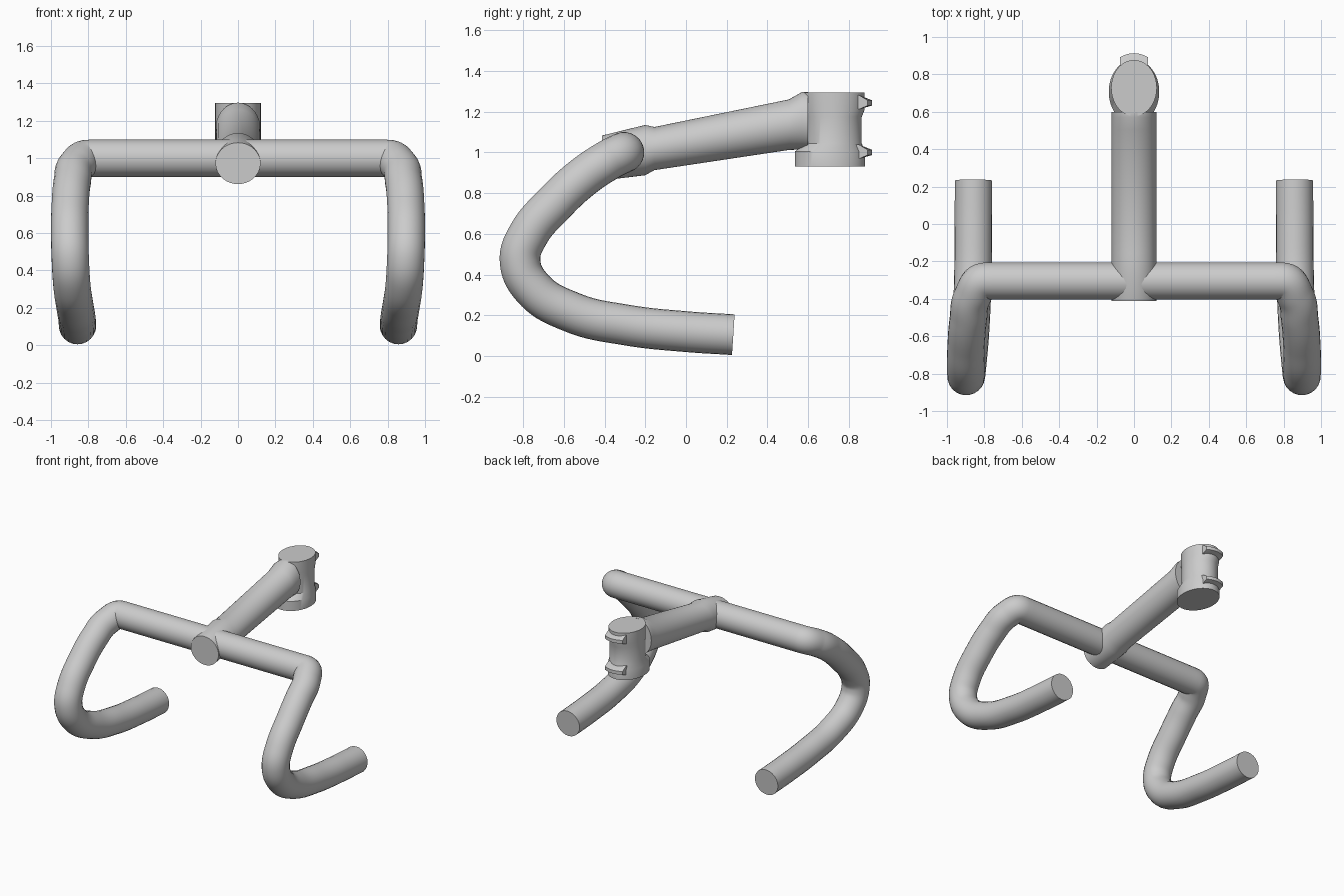
import bpy, bmesh
from math import sin, cos, pi, radians

if "Cube" in bpy.data.objects:
    bpy.data.objects.remove(bpy.data.objects["Cube"])


def finish(name, mesh):
    for p in mesh.polygons:
        p.use_smooth = True
    mesh.set_sharp_from_angle(angle=radians(30))
    ob = bpy.data.objects.new(name, mesh)
    bpy.context.collection.objects.link(ob)
    return ob


def loft(name, rings):
    """Skin equal-length closed rings of points and cap both ends."""
    bm = bmesh.new()
    vs = [[bm.verts.new(p) for p in ring] for ring in rings]
    n = len(vs[0])
    for a, b in zip(vs, vs[1:]):
        for i in range(n):
            j = (i + 1) % n
            bm.faces.new((a[i], a[j], b[j], b[i]))
    bm.faces.new(vs[0])
    bm.faces.new(vs[-1])
    bmesh.ops.recalc_face_normals(bm, faces=bm.faces)
    mesh = bpy.data.meshes.new(name)
    bm.to_mesh(mesh)
    bm.free()
    return finish(name, mesh)


N = 64
ANG = [2 * pi * i / N for i in range(N)]

# Drop handlebar: one mirrored path swept with a round section
half = [(.79, -.305, 1.0), (.863, -.385, .96), (.886, -.51, .875), (.897, -.64, .755),
        (.9, -.775, .595), (.897, -.815, .468), (.889, -.75, .33), (.873, -.56, .215),
        (.862, -.29, .152), (.859, 0, .12), (.858, .232, .105)]
path = [(-x, y, z) for x, y, z in reversed(half)] + half
cu = bpy.data.curves.new("bar_path", 'CURVE')
cu.dimensions = '3D'
cu.bevel_depth = .1
cu.bevel_resolution = 10
cu.resolution_u = 12
cu.use_fill_caps = True
sp = cu.splines.new('BEZIER')
sp.bezier_points.add(len(path) - 1)
for bp, co in zip(sp.bezier_points, path):
    bp.co = co
    straight_end = abs(abs(co[0]) - .79) < 1e-6
    kind = 'FREE' if straight_end else 'AUTO'
    bp.handle_left_type = bp.handle_right_type = kind
    if straight_end:
        bp.handle_left = (co[0] - .05, co[1], co[2])
        bp.handle_right = (co[0] + .05, co[1], co[2])
tmp = bpy.data.objects.new("bar_path", cu)
bpy.context.collection.objects.link(tmp)
bpy.context.view_layer.update()
mesh = bpy.data.meshes.new_from_object(tmp.evaluated_get(bpy.context.evaluated_depsgraph_get()))
bpy.data.objects.remove(tmp)
bm = bmesh.new()
bm.from_mesh(mesh)
bmesh.ops.remove_doubles(bm, verts=bm.verts, dist=1e-5)
bm.to_mesh(mesh)
bm.free()
finish("handlebar", mesh)

# Stem with bar clamp at the front: y, top z, bottom z
stem = [(-.412, 1.083, .862), (-.2, 1.135, .888), (-.155, 1.125, .913),
        (.505, 1.26, 1.012), (.57, 1.297, 1.015), (.6, 1.297, 1.015)]
loft("stem", [[(.12 * cos(a), y, (t + b) / 2 + (t - b) / 2 * sin(a)) for a in ANG]
              for y, t, b in stem])

# Steerer clamp: z, centre y, half width, half depth
clamp = [(.93, .707, .135, .172), (1.005, .707, .135, .172), (1.045, .725, .122, .138),
         (1.175, .725, .122, .138), (1.21, .727, .122, .15), (1.295, .727, .122, .15)]
loft("steerer_clamp", [[(rx * cos(a), cy + ry * sin(a), z) for a in ANG]
                       for z, cy, rx, ry in clamp])

# Pinch bolt lugs on the back of the clamp
for name, zc in (("upper_bolt_lug", 1.243), ("lower_bolt_lug", 1.0)):
    rings = []
    for i in range(13):
        u = -1 + i / 6
        x, tip = .076 * u, .913 - .022 * u * u
        rings.append([(x, .8, zc + .045), (x, .853, zc + .037), (x, tip, zc + .013),
                      (x, tip, zc - .013), (x, .853, zc - .03), (x, .8, zc - .035)])
    loft(name, rings)
